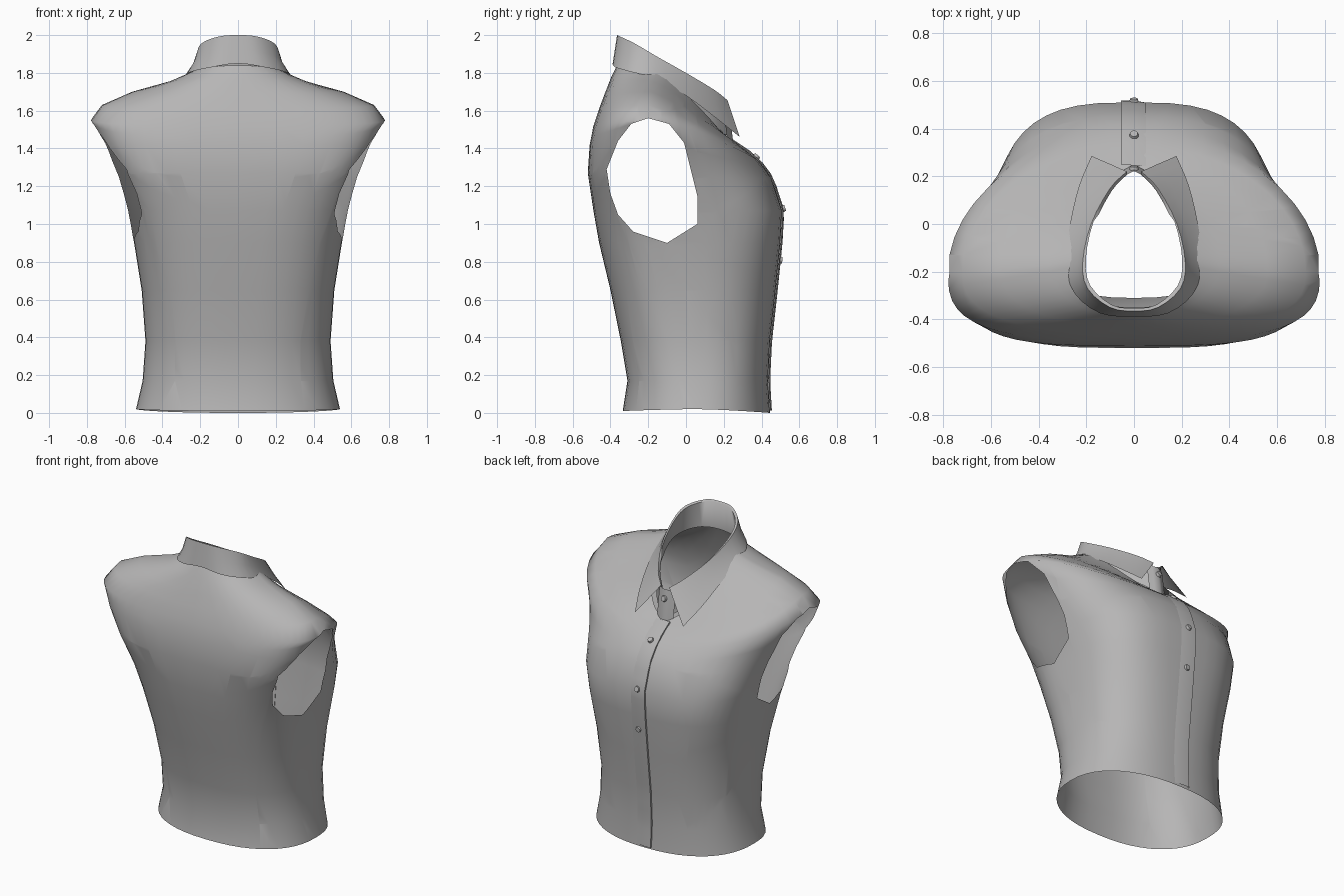
import bpy, bmesh, math
from mathutils import Vector
from mathutils.bvhtree import BVHTree

if "Cube" in bpy.data.objects:
    bpy.data.objects.remove(bpy.data.objects["Cube"])

fabric = bpy.data.materials.new("grey_fabric")
fabric.diffuse_color = (0.47, 0.465, 0.465, 1)
fabric.use_nodes = True
fabric.node_tree.nodes["Principled BSDF"].inputs["Base Color"].default_value = fabric.diffuse_color


def finish(bm, name, angle=50):
    me = bpy.data.meshes.new(name)
    bm.to_mesh(me)
    bm.free()
    ob = bpy.data.objects.new(name, me)
    bpy.context.collection.objects.link(ob)
    me.materials.append(fabric)
    bpy.ops.object.select_all(action='DESELECT')
    ob.select_set(True)
    bpy.context.view_layer.objects.active = ob
    bpy.ops.object.shade_smooth_by_angle(angle=math.radians(angle))
    return ob


def skin(bm, rows, closed=False):
    grid = [[bm.verts.new(p) for p in r] for r in rows]
    n = len(rows[0])
    for a, b in zip(grid, grid[1:]):
        for j in range(n if closed else n - 1):
            k = (j + 1) % n
            bm.faces.new((a[j], a[k], b[k], b[j]))


# Body rings: half width, side y, front y, back y, side z, front z, back z, front and back squareness
RINGS = [
    (.54, .05, .445, -.335, .02, .00, .01, 2.3, 2.3),
    (.505, .05, .435, -.31, .17, .17, .17, 2.4, 2.4),
    (.49, .03, .445, -.345, .38, .38, .38, 2.5, 2.5),
    (.51, 0, .475, -.40, .65, .65, .65, 2.7, 2.7),
    (.55, -.05, .50, -.46, .90, .90, .90, 3.0, 2.8),
    (.585, -.10, .51, -.49, 1.07, 1.07, 1.07, 3.0, 3.0),
    (.645, -.15, .455, -.52, 1.25, 1.24, 1.27, 2.5, 3.6),
    (.715, -.18, .42, -.51, 1.41, 1.29, 1.42, 2.1, 3.7),
    (.78, -.20, .38, -.49, 1.55, 1.34, 1.52, 1.95, 3.1),
    (.72, -.20, .33, -.46, 1.63, 1.38, 1.61, 2.0, 2.6),
    (.56, -.19, .29, -.43, 1.70, 1.41, 1.69, 2.0, 2.3),
    (.36, -.17, .25, -.395, 1.755, 1.43, 1.78, 2.0, 2.0),
    (.25, -.15, .22, -.365, 1.80, 1.45, 1.84, 2.0, 2.0),
]
SEG = 48


def ring(w, ys, yf, yb, zs, zf, zb, nf, nb):
    pts = []
    for i in range(SEG):
        t = 2 * math.pi * i / SEG
        c, s = math.cos(t), math.sin(t)
        n, ye, ze = (nf, yf, zf) if s >= 0 else (nb, yb, zb)
        u = abs(s) ** (2 / n)
        pts.append((math.copysign(abs(c) ** (2 / n), c) * w,
                    ys + (ye - ys) * u, zs + (ze - zs) * u ** (1.25 if zs > 1.6 else 1.5)))
    return pts


bm = bmesh.new()
skin(bm, [ring(*r) for r in RINGS], closed=True)

# Armholes: cut a convex outline (y, z) straight through each side
ARM = [(-.2, 1.56), (-.29, 1.53), (-.36, 1.44), (-.42, 1.29), (-.4, 1.16), (-.36, 1.05),
       (-.28, .96), (-.1, .9), (.06, 1.0), (.06, 1.15), (.03, 1.27), (-.01, 1.43), (-.09, 1.53)]
for side in (1, -1):
    planes = []

    def inside():
        return [f for f in bm.faces if f.calc_center_median().x * side > .3
                and all((f.calc_center_median() - p).dot(n) < 0 for p, n in planes)]
    for (y0, z0), (y1, z1) in zip(ARM, ARM[1:] + ARM[:1]):
        p, n = Vector((0, y0, z0)), Vector((0, z1 - z0, y0 - y1)).normalized()
        faces = inside()
        geom = faces + list({e for f in faces for e in f.edges}) + list({v for f in faces for v in f.verts})
        bmesh.ops.bisect_plane(bm, geom=geom, dist=1e-5, plane_co=p, plane_no=n)
        planes.append((p, n))
    bmesh.ops.delete(bm, geom=inside(), context='FACES')
bm.normal_update()
tree = BVHTree.FromBMesh(bm)
finish(bm, "shirt_body", 80)


def front_hit(x, z):
    loc, nor, _, _ = tree.ray_cast(Vector((x, 2, z)), Vector((0, -1, 0)))
    return loc, (nor if nor.y > 0 else -nor)


# Button placket: raised strip that follows the front and runs up to the neck
bm = bmesh.new()
rows = []
for i in range(25):
    z = .012 + 1.425 * i / 24
    row = []
    for x, lift in ((-.055, -.003), (-.055, .012), (0, .010), (.05, .003)):
        loc, nor = front_hit(x, z)
        row.append(loc + nor * lift)
    rows.append(row[::-1])
skin(bm, rows)
finish(bm, "button_placket", 40)

# Collar: inner stand, fold line and outer leaf, half outline mirrored
STAND = [(0, -.35, 1.82), (.12, -.335, 1.81), (.21, -.27, 1.78), (.235, -.16, 1.74),
         (.2, 0, 1.63), (.12, .14, 1.53), (.02, .225, 1.46)]
FOLD = [(0, -.365, 2.0), (.1, -.35, 1.993), (.195, -.27, 1.955), (.215, -.16, 1.89),
        (.18, 0, 1.80), (.1, .15, 1.71), (.03, .22, 1.655)]
LEAF = [(0, -.388, 1.85), (.14, -.375, 1.83), (.25, -.29, 1.805), (.285, -.16, 1.77),
        (.268, 0, 1.68), (.23, .16, 1.56), (.178, .285, 1.46)]


def smooth(pts, steps=3):
    # Catmull-Rom through the points, mirrored at the centre back
    v = [Vector(p) for p in pts]
    v = [Vector((-v[1].x, v[1].y, v[1].z))] + v + [2 * v[-1] - v[-2]]
    out = []
    for a, b, c, d in zip(v, v[1:], v[2:], v[3:]):
        for k in range(steps):
            t = k / steps
            out.append(.5 * (2 * b + (c - a) * t + (2 * a - 5 * b + 4 * c - d) * t * t
                             + (3 * b - a - 3 * c + d) * t ** 3))
    return out + [v[-2]]


def both_sides(half):
    return [Vector((-p.x, p.y, p.z)) for p in half[:0:-1]] + half


stand, fold, leaf = (both_sides(smooth(p)) for p in (STAND, FOLD, LEAF))
# the fold is a narrow roll: inner lip set slightly towards the neck axis
lip = [p + Vector((-p.x * .06, -.012 if p.y > 0 else .012, -.008)) for p in fold]
# the leaf falls steeply from the fold before it flares
mid = [a.lerp(b, .5) + Vector((-a.x * .05, 0, 0)) for a, b in zip(fold, leaf)]
bm = bmesh.new()
skin(bm, [stand, lip, fold, mid, leaf])
finish(bm, "collar", 60)

# Closed front of the collar stand, between the leaves
bm = bmesh.new()
skin(bm, [[(x, y - abs(x) * .5, z) for x in (.06, .03, 0, -.03, -.06)]
          for y, z in ((.25, 1.43), (.242, 1.5), (.232, 1.57), (.222, 1.635))])
finish(bm, "collar_stand_front", 60)

# Buttons: one on the collar stand, three down the placket
spots = [(Vector((0, .236, 1.58)), Vector((0, .95, .3)))]
for z in (1.35, 1.08, .81):
    loc, nor = front_hit(0, z)
    spots.append((loc + nor * .012, nor))
for i, (loc, nor) in enumerate(spots):
    bm = bmesh.new()
    bmesh.ops.create_cone(bm, cap_ends=True, segments=16, radius1=.02, radius2=.016, depth=.014)
    ob = finish(bm, "button_%d" % (i + 1), 30)
    ob.location = loc
    ob.rotation_euler = nor.to_track_quat('Z', 'Y').to_euler()
